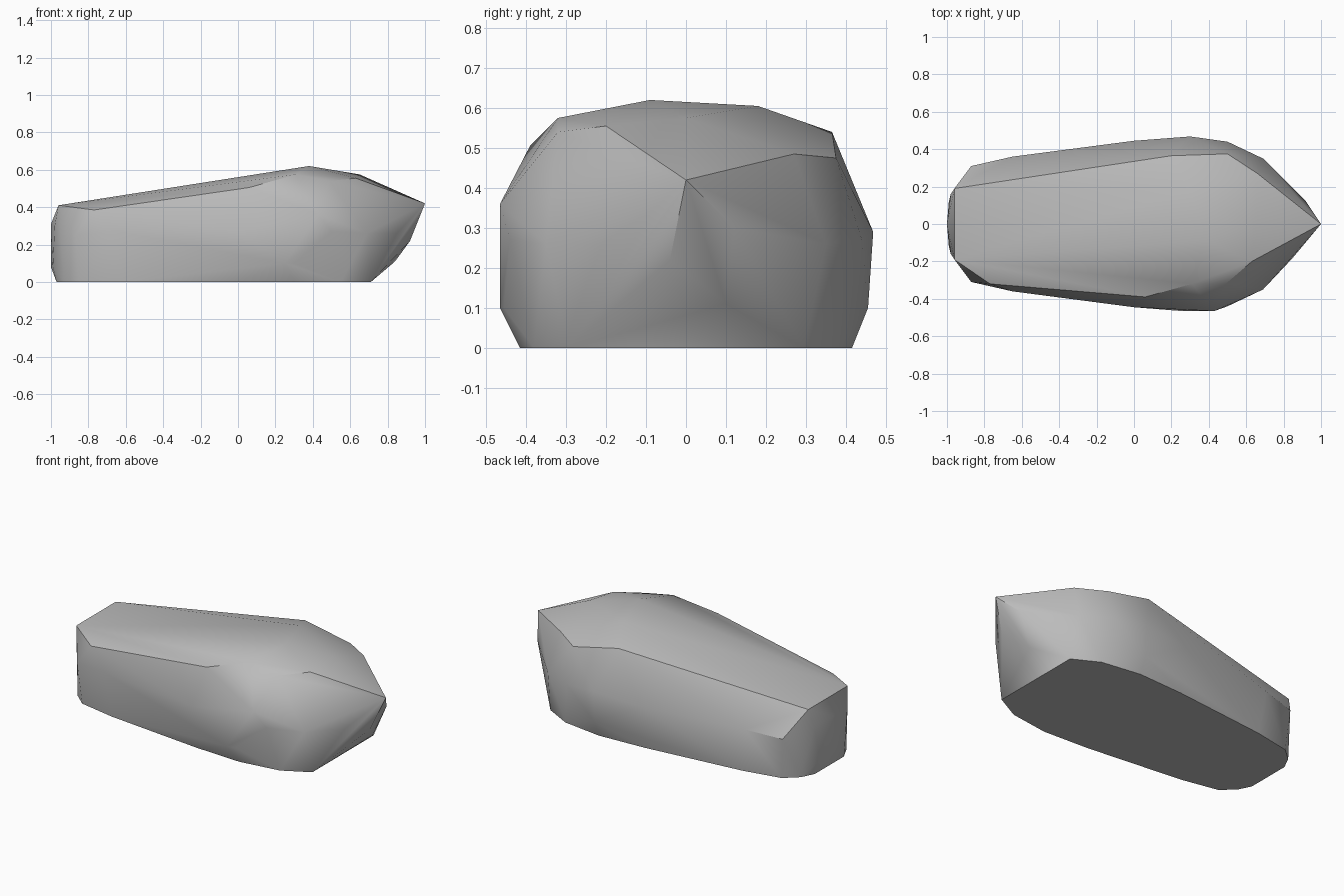
import bpy
import bmesh
import math

# Remove the default object
default_cube = bpy.data.objects.get("Cube")
if default_cube:
    bpy.data.objects.remove(default_cube, do_unlink=True)


def flat_material(name, color):
    material = bpy.data.materials.new(name)
    material.use_nodes = True
    material.diffuse_color = color
    for node in material.node_tree.nodes:
        if node.type == 'BSDF_PRINCIPLED':
            node.inputs["Base Color"].default_value = color
            node.inputs["Roughness"].default_value = .8
    return material


def both_sides(points):
    return [(x, side * y, z) for x, y, z in points for side in (-1, 1)]


# Flat base outline, half of it, from the tail to the nose
base = [(-.97, .14), (-.93, .22), (-.85, .29), (-.62, .335), (0, .4),
        (.3, .415), (.55, .38), (.71, .295)]

# Widest band around the body
flanks = [(-.87, .31, .25), (-.65, .36, .27), (0, .445, .27), (.69, .35, .26),
          (.3, .455, .1), (.5, .44, .27)]

# Blunt tail
tail = [(-.96, .19, .41), (-.98, .16, .3), (-.99, .12, .08), (-1, 0, .31),
        (-1, 0, .08)]

# Upper shoulders, uneven from one side to the other
right_shoulder = [(-.77, -.32, .385), (.06, -.39, .505), (.31, -.32, .575),
                  (.49, -.32, .54), (.63, -.2, .555), (.43, -.465, .36),
                  (.25, -.465, .1)]
left_shoulder = [(.2, .365, .54), (.5, .375, .475), (.66, .27, .485),
                 (.3, .468, .29)]

# Crown and pointed nose
crown = [(.38, -.09, .62), (.3, .18, .605), (.65, 0, .575)]
nose = [(1, 0, .42), (.92, -.04, .22), (.84, .1, .11), (.92, .12, .3),
        (.85, -.18, .26)]

points = both_sides([(x, y, 0) for x, y in base] + flanks + tail)
points += right_shoulder + left_shoulder + crown + nose

# Wrap the points in one faceted stone body
bm = bmesh.new()
for point in points:
    bm.verts.new(point)
bmesh.ops.remove_doubles(bm, verts=bm.verts[:], dist=.001)
hull = bmesh.ops.convex_hull(bm, input=bm.verts[:])
loose = [v for v in bm.verts if not v.link_faces]
bmesh.ops.delete(bm, geom=loose, context='VERTS')
bmesh.ops.dissolve_limit(bm, angle_limit=math.radians(1),
                         verts=bm.verts[:], edges=bm.edges[:])
bmesh.ops.recalc_face_normals(bm, faces=bm.faces[:])

mesh = bpy.data.meshes.new("stone_body")
bm.to_mesh(mesh)
bm.free()
stone = bpy.data.objects.new("stone_body", mesh)
bpy.context.collection.objects.link(stone)
mesh.materials.append(flat_material("stone grey", (.5, .5, .5, 1)))

# Soft facets with crisp ridges
bpy.ops.object.select_all(action='DESELECT')
stone.select_set(True)
bpy.context.view_layer.objects.active = stone
bpy.ops.object.shade_smooth_by_angle(angle=math.radians(35))
